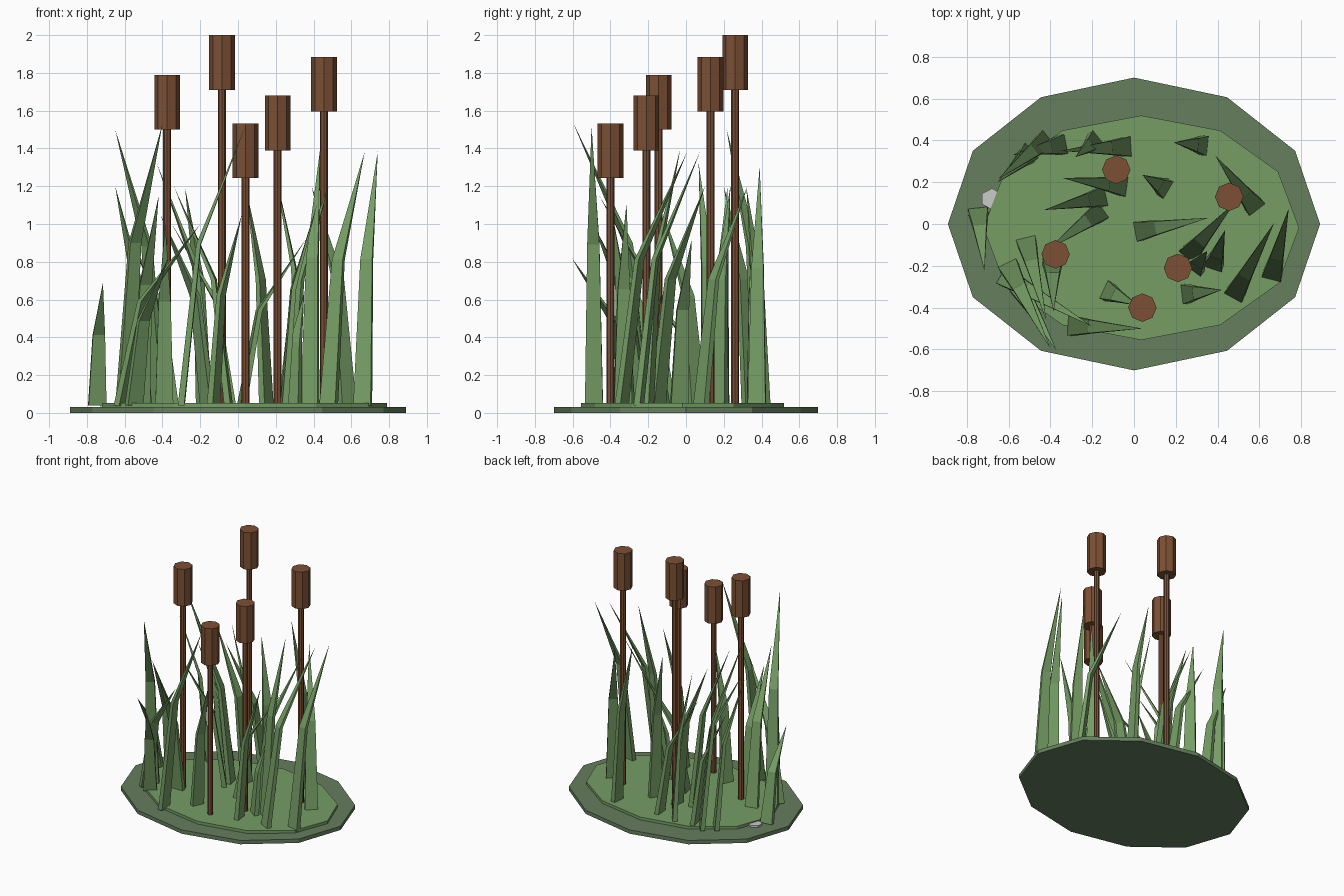
import bpy, math
from mathutils import Vector


def material(name, rgb):
    m = bpy.data.materials.new(name)
    m.diffuse_color = (*rgb, 1)
    return m


BANK = material("bank_green", (0.13, 0.21, 0.11))
GRASS = material("grass_green", (0.18, 0.34, 0.13))
BROWN = material("reed_brown", (0.20, 0.08, 0.035))


def prism(name, sides, rx, ry, x, y, z0, z1, mat=None):
    bpy.ops.mesh.primitive_cylinder_add(vertices=sides, radius=1, depth=1,
                                        location=(x, y, (z0 + z1) / 2))
    ob = bpy.context.object
    ob.name = name
    ob.scale = (rx, ry, z1 - z0)
    if mat:
        ob.data.materials.append(mat)


def blade(name, base, tip, h, w=0.095):
    # bent blade: wide foot, narrower knee, pointed tip
    b, t = Vector((*base, 0.04)), Vector((*tip, h))
    lean = Vector((t.x - b.x, t.y - b.y, 0))
    fwd = lean.normalized()
    side = Vector((-fwd.y, fwd.x, 0))
    knee = b + lean * 0.27 + Vector((0, 0, (h - 0.05) * 0.58))
    verts = []
    for c, ww, tt in ((b, w, 0.034), (knee, w * 0.68, 0.024)):
        for i, j in ((-1, -1), (1, -1), (1, 1), (-1, 1)):
            verts.append(c + side * (i * ww / 2) + fwd * (j * tt / 2))
    verts.append(t)
    faces = [(3, 2, 1, 0)]
    for i in range(4):
        k = (i + 1) % 4
        faces += [(i, k, 4 + k, 4 + i), (4 + i, 4 + k, 8)]
    me = bpy.data.meshes.new(name)
    me.from_pydata(verts, [], faces)
    me.materials.append(GRASS)
    bpy.context.collection.objects.link(bpy.data.objects.new(name, me))


# ground discs and a small flat stone
prism("bank", 12, 0.89, 0.70, 0, 0, 0, 0.03, BANK)
prism("grass_mat", 12, 0.755, 0.537, 0.035, -0.018, 0.02, 0.052, GRASS)
prism("flat_stone", 6, 0.055, 0.05, -0.68, 0.12, 0.025, 0.045)

# reeds: x, y, top
for n, (x, y, top) in enumerate([(-0.375, -0.145, 1.79), (-0.085, 0.26, 2.0),
                                 (0.04, -0.40, 1.533), (0.21, -0.21, 1.68),
                                 (0.455, 0.13, 1.885)], 1):
    prism(f"reed_stem_{n}", 8, 0.021, 0.021, x, y, 0.04, top - 0.28, BROWN)
    prism(f"reed_head_{n}", 8, 0.068, 0.068, x, y, top - 0.29, top, BROWN)

# grass blades: foot, tip, tip height
BLADES = [
    ((-0.745, 0.06), (-0.715, -0.225), 0.69),
    ((0.02, -0.035), (0.36, 0.03), 0.92),
    ((-0.03, 0.37), (-0.35, 0.35), 1.0),
    ((-0.42, 0.40), (-0.65, 0.215), 1.50),
    ((-0.50, 0.34), (-0.65, 0.20), 1.20),
    ((-0.34, 0.38), (-0.58, 0.33), 0.95),
    ((-0.18, 0.40), (-0.28, 0.32), 1.19),
    ((-0.15, 0.13), (-0.43, 0.067), 1.32),
    ((-0.05, 0.18), (-0.34, 0.22), 1.2),
    ((-0.16, 0.06), (-0.41, -0.12), 1.05),
    ((0.38, -0.20), (0.435, -0.03), 1.40),
    ((0.66, -0.25), (0.74, 0.075), 1.385),
    ((0.48, -0.34), (0.67, 0.005), 1.38),
    ((0.26, -0.15), (0.48, 0.10), 1.20),
    ((0.58, 0.08), (0.39, 0.325), 1.20),
    ((0.335, 0.375), (0.19, 0.39), 1.305),
    ((0.15, 0.17), (0.04, 0.235), 1.20),
    ((-0.30, -0.487), (0.04, -0.50), 1.52),
    ((-0.13, -0.32), (0.02, -0.39), 1.05),
    ((0.245, -0.335), (0.42, -0.315), 1.11),
    ((0.29, -0.21), (0.35, -0.13), 0.63),
    ((-0.515, -0.08), (-0.42, -0.46), 1.15),
    ((-0.60, -0.20), (-0.40, -0.595), 1.53),
    ((-0.62, -0.25), (-0.20, -0.49), 1.00),
    ((-0.55, -0.30), (-0.37, -0.605), 0.82),
    ((-0.39, -0.18), (-0.385, -0.42), 1.0),
]
for n, (foot, tip, h) in enumerate(BLADES, 1):
    blade(f"grass_blade_{n}", foot, tip, h)
